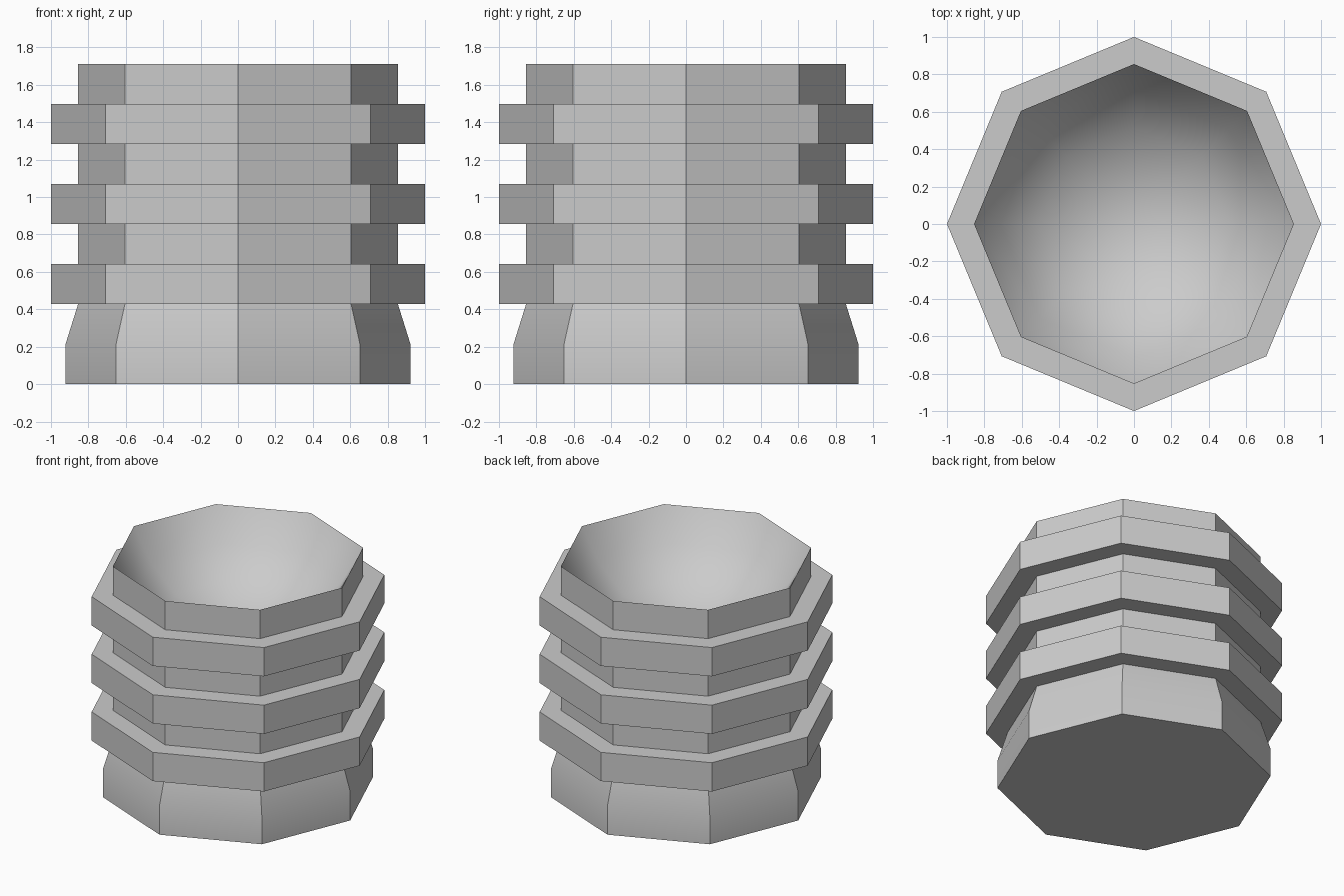
import bpy, bmesh
from math import sin, cos, pi, radians, atan

if "Cube" in bpy.data.objects:
    bpy.data.objects.remove(bpy.data.objects["Cube"])

SIDES = 8
STEP = 0.2138       # height of one band
INNER = 0.855       # groove radius
OUTER = 1.0         # ridge radius
FOOT = 0.922        # base radius
TOP = 8 * STEP
BOWL_DEPTH = 0.57
BOWL_RINGS = 4


def lathe(name, profile, smooth_angle):
    """Revolve (radius, z) points around z; radius 0 makes a single pole."""
    bm = bmesh.new()
    rings = []
    for r, z in profile:
        if r == 0:
            rings.append([bm.verts.new((0, 0, z))])
        else:
            rings.append([bm.verts.new((r * cos(2 * pi * i / SIDES),
                                        r * sin(2 * pi * i / SIDES), z))
                          for i in range(SIDES)])
    for a, b in zip(rings, rings[1:]):
        for i in range(SIDES):
            j = (i + 1) % SIDES
            if len(a) == 1:
                bm.faces.new((a[0], b[j], b[i]))
            elif len(b) == 1:
                bm.faces.new((a[i], a[j], b[0]))
            else:
                bm.faces.new((a[i], a[j], b[j], b[i]))
    mesh = bpy.data.meshes.new(name)
    bm.to_mesh(mesh)
    bm.free()
    obj = bpy.data.objects.new(name, mesh)
    bpy.context.collection.objects.link(obj)
    bpy.ops.object.select_all(action='DESELECT')
    obj.select_set(True)
    bpy.context.view_layer.objects.active = obj
    bpy.ops.object.shade_smooth_by_angle(angle=radians(smooth_angle))
    return obj


# Ribbed body: closed foot, tapered shoulder, three ridges, upper collar
profile = [(0, 0), (FOOT, 0), (FOOT, STEP), (INNER, 2 * STEP)]
for k in (2, 4, 6):
    profile += [(OUTER, k * STEP), (OUTER, (k + 1) * STEP),
                (INNER, (k + 1) * STEP), (INNER, (k + 2) * STEP)]
lathe("ribbed_body", profile, 30)

# Shallow spherical bowl sunk into the top, meeting the collar at a sharp rim
half = 2 * atan(BOWL_DEPTH / INNER)
radius = INNER / sin(half)
angles = [half * (1 - i / BOWL_RINGS) for i in range(BOWL_RINGS)]
bowl = [(radius * sin(a), TOP - radius * (cos(a) - cos(half))) for a in angles]
lathe("bowl", bowl + [(0, TOP - BOWL_DEPTH)], 80)
